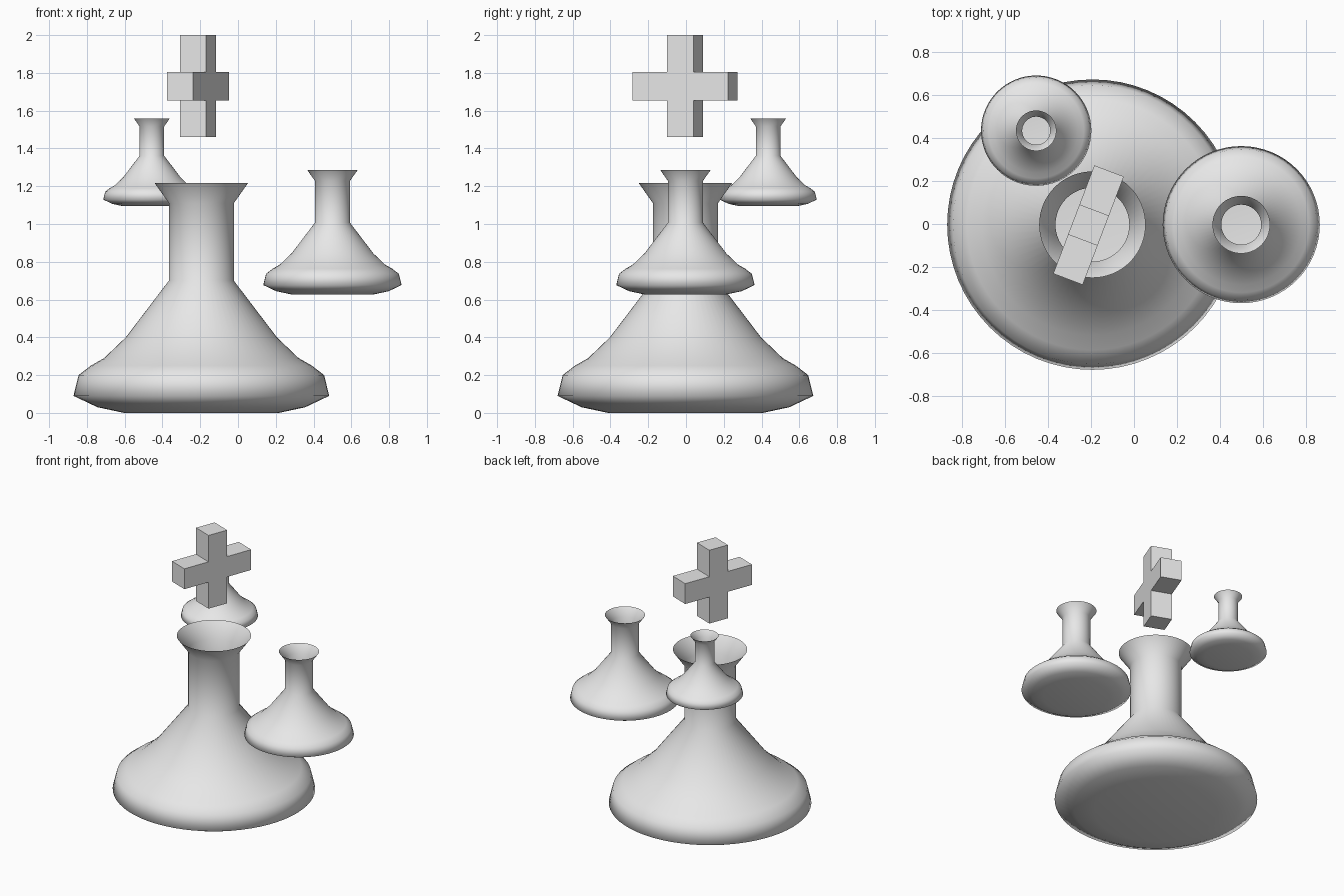
import bpy, bmesh, math
from mathutils import Matrix

if "Cube" in bpy.data.objects:
    bpy.data.objects.remove(bpy.data.objects["Cube"])

grey = bpy.data.materials.new("light_grey")
grey.diffuse_color = (0.8, 0.8, 0.8, 1)
grey.use_nodes = True
grey.node_tree.nodes["Principled BSDF"].inputs["Base Color"].default_value = grey.diffuse_color

# Flask outline: (radius, height) from the base up to the flared lip
PROFILE = [(0.41, 0.0), (0.55, 0.03), (0.677, 0.09), (0.65, 0.20), (0.585, 0.25),
           (0.515, 0.29), (0.40, 0.40), (0.172, 0.70), (0.172, 1.11), (0.248, 1.218)]
SEGMENTS = 64


def add_object(name, bm):
    bmesh.ops.recalc_face_normals(bm, faces=bm.faces)
    mesh = bpy.data.meshes.new(name)
    bm.to_mesh(mesh)
    bm.free()
    mesh.materials.append(grey)
    obj = bpy.data.objects.new(name, mesh)
    bpy.context.collection.objects.link(obj)
    return obj


def flask(name, location, scale):
    """Thin open vessel: lathed wall with a closed base."""
    bm = bmesh.new()
    rings = []
    for r, z in PROFILE:
        rings.append([bm.verts.new((r * math.cos(a), r * math.sin(a), z))
                      for a in (2 * math.pi * i / SEGMENTS for i in range(SEGMENTS))])
    for low, high in zip(rings, rings[1:]):
        for i in range(SEGMENTS):
            j = (i + 1) % SEGMENTS
            bm.faces.new((low[i], low[j], high[j], high[i]))
    bm.faces.new(rings[0][::-1])
    for f in bm.faces:
        f.smooth = True
    bm.transform(Matrix.Translation(location) @ Matrix.Scale(scale, 4))
    add_object(name, bm)


# Three flasks of different sizes
flask("large_flask", (-0.194, -0.003, 0.0), 1.0)
flask("medium_flask", (0.5, -0.003, 0.628), 0.541)
flask("small_flask", (-0.456, 0.435, 1.095), 0.38)

# Floating plus sign: outline extruded to a slab, upright and turned
arm, half, thick = 0.27, 0.075, 0.147
corners = []
for k in range(4):
    c, s = round(math.cos(k * math.pi / 2)), round(math.sin(k * math.pi / 2))
    for x, z in ((arm, -half), (arm, half), (half, half)):
        corners.append((x * c - z * s, x * s + z * c))
bm = bmesh.new()
face = bm.faces.new([bm.verts.new((x, -thick / 2, z)) for x, z in corners])
out = bmesh.ops.extrude_face_region(bm, geom=[face])
bmesh.ops.translate(bm, vec=(0, thick, 0),
                    verts=[v for v in out["geom"] if isinstance(v, bmesh.types.BMVert)])
bm.transform(Matrix.Translation((-0.212, -0.005, 1.73)) @ Matrix.Rotation(math.radians(69.2), 4, 'Z'))
add_object("plus_sign", bm)
